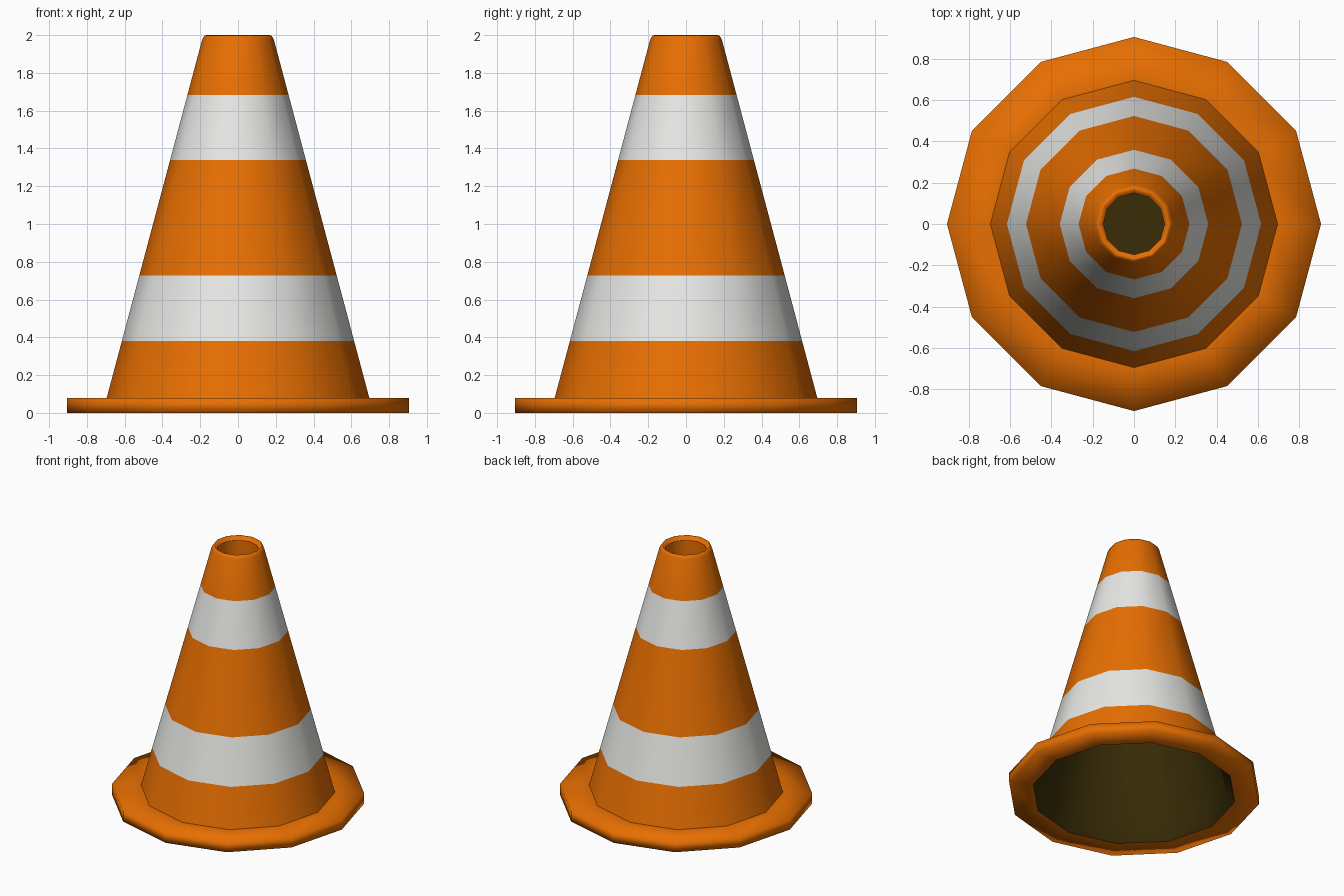
import bpy
import bmesh
from math import cos, sin, tau

SIDES = 12

if "Cube" in bpy.data.objects:
    bpy.data.objects.remove(bpy.data.objects["Cube"], do_unlink=True)


def make_material(name, rgb):
    mat = bpy.data.materials.new(name)
    mat.use_nodes = True
    mat.diffuse_color = (*rgb, 1)
    mat.node_tree.nodes["Principled BSDF"].inputs["Base Color"].default_value = (*rgb, 1)
    return mat


orange = make_material("orange plastic", (0.81, 0.16, 0.0005))
white = make_material("reflective white", (0.82, 0.82, 0.80))
dark = make_material("dark cavity", (0.042, 0.026, 0.002))


def lathe(name, profile, mats, pick=lambda z: 0):
    """Turn an (r, z) profile around z; pick chooses a material by height."""
    bm = bmesh.new()
    rings = [[bm.verts.new((r * cos(tau * i / SIDES), r * sin(tau * i / SIDES), z))
              for i in range(SIDES)] for r, z in profile]
    for low, high in zip(rings, rings[1:]):
        for i in range(SIDES):
            j = (i + 1) % SIDES
            face = bm.faces.new((low[i], low[j], high[j], high[i]))
            face.smooth = True
            face.material_index = pick(face.calc_center_median().z)
    bmesh.ops.remove_doubles(bm, verts=bm.verts, dist=0.0001)
    mesh = bpy.data.meshes.new(name)
    bm.to_mesh(mesh)
    bm.free()
    for mat in mats:
        mesh.materials.append(mat)
    obj = bpy.data.objects.new(name, mesh)
    bpy.context.collection.objects.link(obj)
    return obj


# Flat base flange with softly shaded rim
lathe("base_flange", [(0.73, 0), (0.905, 0), (0.905, 0.08), (0.69, 0.08)], [orange])

# Tapered body with two white bands and a lip that slopes into the well
BOTTOM, TOP = 0.08, 1.975
BANDS = [(0.38, 0.727), (1.34, 1.682)]
WALL = 0.025


def radius(z):
    return 0.695 + (0.19 - 0.695) * (z - BOTTOM) / (TOP - BOTTOM)


heights = [BOTTOM, *BANDS[0], *BANDS[1], TOP]
body = [(radius(z), z) for z in heights]
lip = [(0.178, 1.997), (0.168, 2.0), (0.148, 1.97)]
lathe("cone_body", body + lip, [orange, white],
      lambda z: int(any(a < z < b for a, b in BANDS)))

# Well in the top, with a dark floor
WELL = 1.7
lathe("well_wall", [lip[-1], (0.148, WELL)], [orange])
lathe("well_floor", [(0.148, WELL), (0, WELL)], [dark])

# Dark hollow inside, open at the bottom
CEILING = WELL - WALL
lathe("hollow_ceiling", [(0, CEILING), (radius(CEILING) - WALL, CEILING)], [dark])
lathe("hollow_wall", [(radius(CEILING) - WALL, CEILING),
                      (radius(BOTTOM) - WALL, BOTTOM), (0.73, 0)], [dark])
